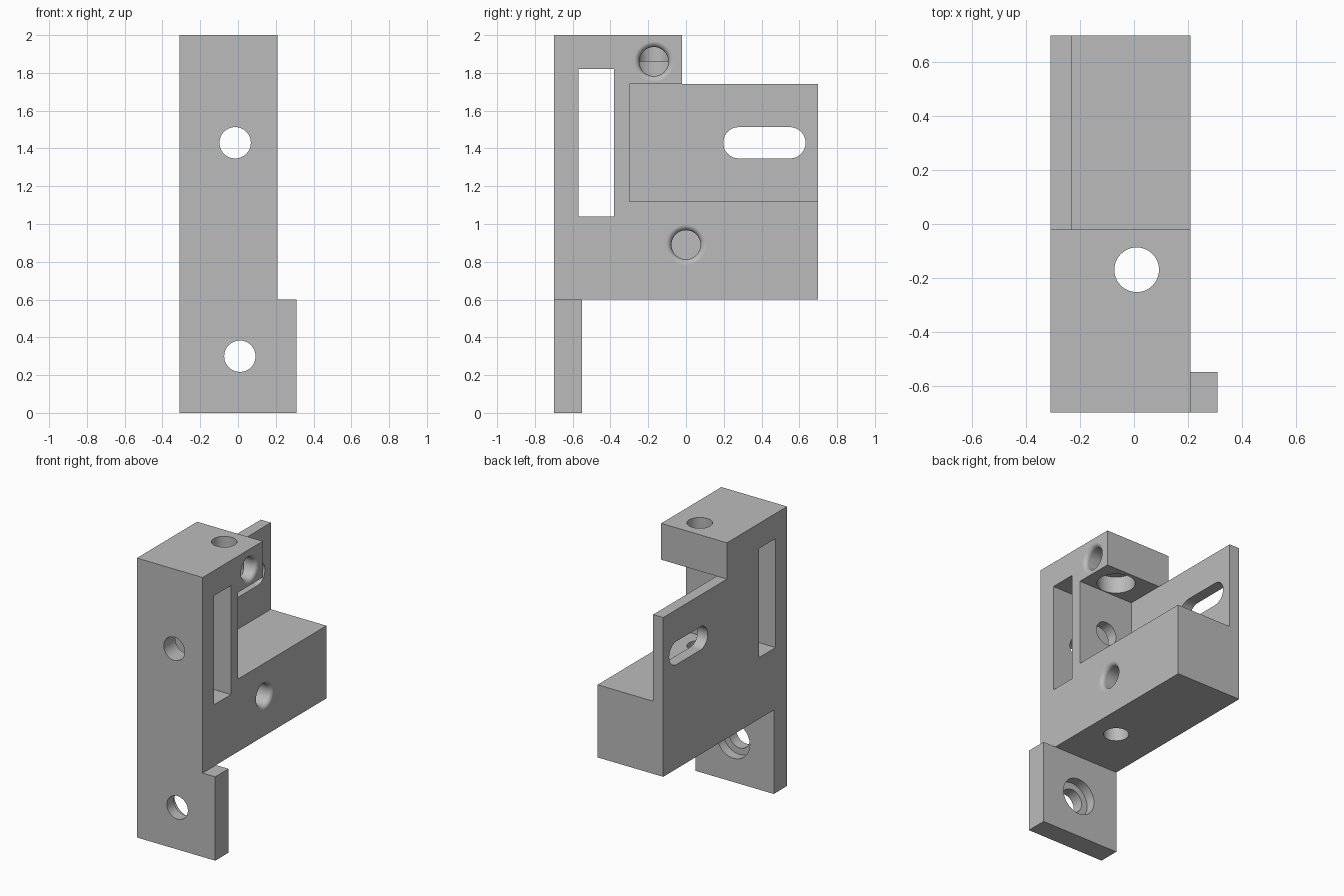
import bpy, bmesh, math
from mathutils import Vector

cube = bpy.data.objects.get("Cube")
if cube:
    bpy.data.objects.remove(cube, do_unlink=True)

LEFT, RIGHT = -0.31, 0.21      # main body faces across x
BORE = 0.083                   # common bolt hole radius


def finish(name, bm):
    bmesh.ops.recalc_face_normals(bm, faces=bm.faces[:])
    mesh = bpy.data.meshes.new(name)
    bm.to_mesh(mesh)
    bm.free()
    obj = bpy.data.objects.new(name, mesh)
    bpy.context.collection.objects.link(obj)
    return obj


def prism(name, outline, x0, x1):
    """Extrude a y-z outline along x."""
    bm = bmesh.new()
    face = bm.faces.new([bm.verts.new((x0, y, z)) for y, z in outline])
    out = bmesh.ops.extrude_face_region(bm, geom=[face], use_keep_orig=True)
    moved = [v for v in out["geom"] if isinstance(v, bmesh.types.BMVert)]
    bmesh.ops.translate(bm, verts=moved, vec=(x1 - x0, 0, 0))
    return finish(name, bm)


def box_outline(y0, y1, z0, z1):
    return [(y0, z0), (y1, z0), (y1, z1), (y0, z1)]


def drill(name, profile, start, direction, sides=48):
    """Revolve (radius, depth) steps about an axis into a closed cutter."""
    rot = Vector((0, 0, 1)).rotation_difference(Vector(direction))
    bm = bmesh.new()
    rings = []
    for r, d in profile:
        ring = []
        for i in range(sides):
            a = math.tau * i / sides
            p = Vector((r * math.cos(a), r * math.sin(a), d))
            ring.append(bm.verts.new(rot @ p + Vector(start)))
        rings.append(ring)
    for a, b in zip(rings, rings[1:]):
        for i in range(sides):
            j = (i + 1) % sides
            bm.faces.new((a[i], a[j], b[j], b[i]))
    bm.faces.new(rings[0])
    bm.faces.new(rings[-1])
    return finish(name, bm)


def flared(r, depth, fillet=0.03, steps=6):
    """Blind hole profile with a rounded mouth."""
    pts = [(r + fillet, -0.05)]
    for i in range(steps + 1):
        a = math.pi / 2 * i / steps
        pts.append((r + fillet * (1 - math.sin(a)), fillet * (1 - math.cos(a))))
    return pts + [(r, depth)]


# Bracket body: foot and upper side outlines share an edge, foot reaches further
bm = bmesh.new()
outline = [(-0.7, 0), (-0.55, 0), (-0.55, 0.6), (0.7, 0.6), (0.7, 1.74),
           (-0.02, 1.74), (-0.02, 2), (-0.7, 2), (-0.7, 0.6)]
v = [bm.verts.new((LEFT, y, z)) for y, z in outline]
sides = [bm.faces.new((v[0], v[1], v[2], v[8])), bm.faces.new(v[2:])]
out = bmesh.ops.extrude_face_region(bm, geom=sides, use_keep_orig=True)
moved = [g for g in out["geom"] if isinstance(g, bmesh.types.BMVert)]
bmesh.ops.translate(bm, verts=moved, vec=(RIGHT - LEFT, 0, 0))
foot = [g for g in out["geom"] if isinstance(g, bmesh.types.BMFace)
        and g.calc_center_median().z < 0.5]
tab = bmesh.ops.extrude_discrete_faces(bm, faces=foot)["faces"][0]
bmesh.ops.translate(bm, verts=tab.verts[:], vec=(0.1, 0, 0))
bracket = finish("mounting_bracket", bm)

# Rounded slot outline for the thin side plate
slot = []
for cy, turn in ((0.55, -math.pi / 2), (0.28, math.pi / 2)):
    for i in range(17):
        a = turn + math.pi * i / 16
        slot.append((cy + BORE * math.cos(a), 1.43 + BORE * math.sin(a)))

cutters = [
    # Open pocket beside the side plate, and the tall window
    prism("pocket", box_outline(-0.3, 0.9, 1.12, 1.74), -0.23, 0.5),
    prism("window", box_outline(-0.57, -0.38, 1.04, 1.82), -0.5, 0.5),
    prism("plate_slot", slot, -0.5, -0.1),
    # Front bolt hole through both walls
    drill("front_hole", [(BORE, 0), (BORE, 0.6)], (-0.015, -0.8, 1.43), (0, 1, 0)),
    # Foot hole, counterbored from the back
    drill("foot_hole", [(0.13, 0), (0.13, 0.17), (BORE, 0.17), (BORE, 0.4)],
          (0.01, -0.45, 0.3), (0, -1, 0)),
    # Head hole, counterbored from below, and the base hole
    drill("head_hole", [(0.125, 0), (0.125, 0.16), (BORE, 0.16), (BORE, 0.5)],
          (0.01, -0.17, 1.7), (0, 0, 1)),
    drill("base_hole", [(BORE, 0), (BORE, 0.7)], (0.01, -0.17, 0.5), (0, 0, 1)),
    # Blind side holes with rounded mouths
    drill("head_side_hole", flared(0.077, 0.2), (RIGHT, -0.17, 1.86), (-1, 0, 0)),
    drill("base_side_hole", flared(0.077, 0.25), (RIGHT, 0, 0.89), (-1, 0, 0)),
]

bpy.ops.object.select_all(action="DESELECT")
bracket.select_set(True)
bpy.context.view_layer.objects.active = bracket
for cutter in cutters:
    cutter.hide_render = True
    mod = bracket.modifiers.new(cutter.name, "BOOLEAN")
    mod.operation = "DIFFERENCE"
    mod.solver = "EXACT"
    mod.object = cutter
    bpy.ops.object.modifier_apply(modifier=mod.name)
    bpy.data.objects.remove(cutter, do_unlink=True)

# Smooth bores with crisp edges
bpy.ops.object.shade_smooth_by_angle(angle=math.radians(30))
weighted = bracket.modifiers.new("even_normals", "WEIGHTED_NORMAL")
weighted.keep_sharp = True

# Plain grey metal
grey = bpy.data.materials.new("plain_grey")
grey.use_nodes = True
colour = (0.5, 0.5, 0.5, 1)
grey.diffuse_color = colour
grey.node_tree.nodes["Principled BSDF"].inputs["Base Color"].default_value = colour
bracket.data.materials.clear()
bracket.data.materials.append(grey)
